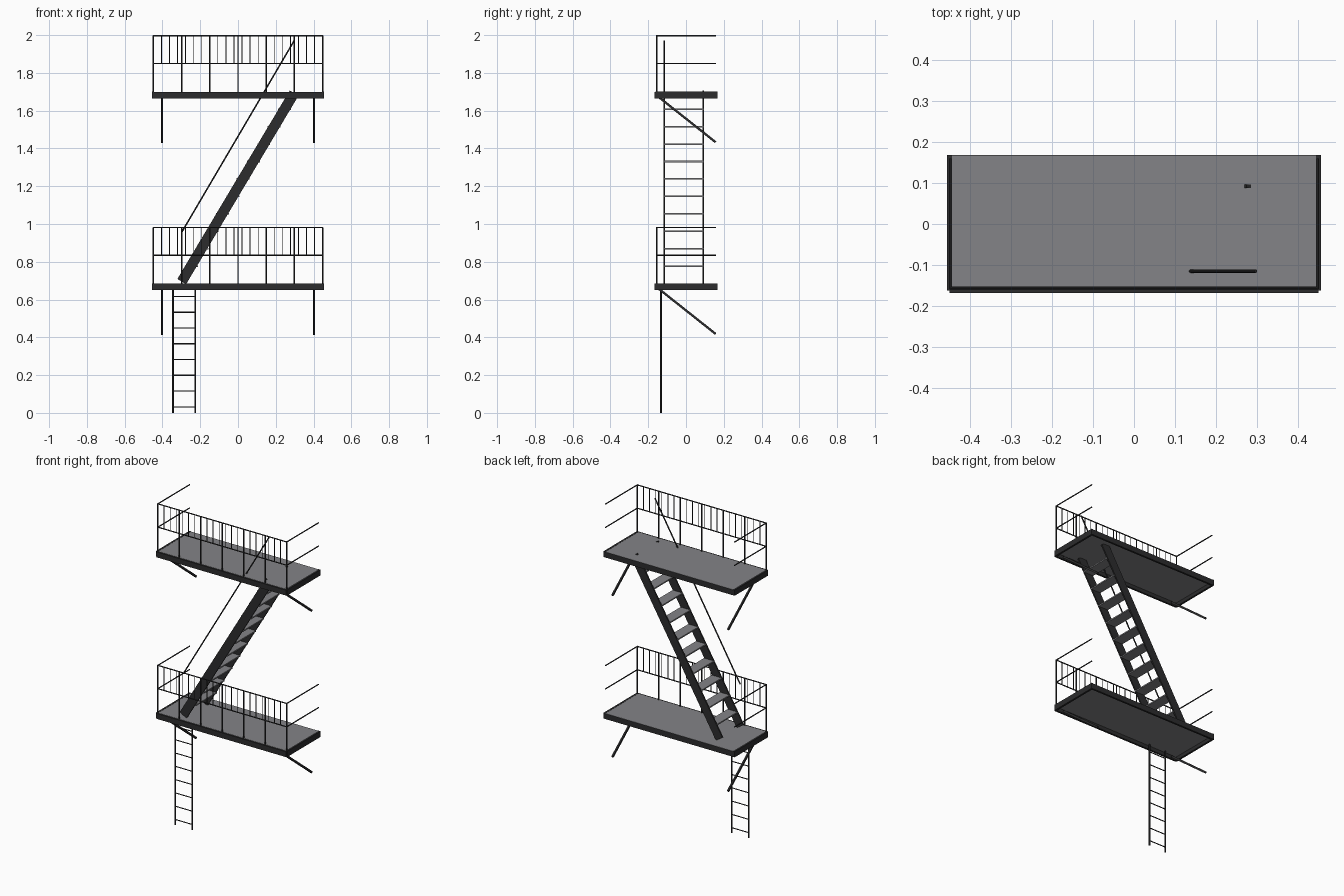
import bpy, bmesh
from mathutils import Vector, Matrix

if "Cube" in bpy.data.objects:
    bpy.data.objects.remove(bpy.data.objects["Cube"])


def material(name, v):
    m = bpy.data.materials.new(name)
    m.diffuse_color = (v, v, v * 1.05, 1)
    m.use_nodes = True
    m.node_tree.nodes["Principled BSDF"].inputs["Base Color"].default_value = m.diffuse_color
    return m


IRON = material("dark_iron", 0.025)
DECK = material("grey_deck", 0.23)


def finish(name, bm, mat, smooth=False):
    me = bpy.data.meshes.new(name)
    bm.to_mesh(me)
    bm.free()
    me.materials.append(mat)
    ob = bpy.data.objects.new(name, me)
    bpy.context.collection.objects.link(ob)
    if smooth:
        bpy.context.view_layer.objects.active = ob
        ob.select_set(True)
        bpy.ops.object.shade_smooth_by_angle()
        ob.select_set(False)
    return ob


def box(bm, lo, hi):
    lo, hi = Vector(lo), Vector(hi)
    bmesh.ops.create_cube(bm, size=1, matrix=Matrix.Translation((lo + hi) / 2)
                          @ Matrix.Diagonal((*(hi - lo), 1)))


def rod(bm, a, b, r):
    a, b = Vector(a), Vector(b)
    d = b - a
    mat = Matrix.Translation((a + b) / 2) @ d.to_track_quat('Z', 'Y').to_matrix().to_4x4()
    bmesh.ops.create_cone(bm, cap_ends=True, segments=8, radius1=r, radius2=r,
                          depth=d.length, matrix=mat)


def beam(bm, a, b, wide, thick):
    # rectangular bar in an xz or yz plane
    a, b = Vector(a), Vector(b)
    d = (b - a).normalized()
    side = Vector((0, 1, 0)) if abs(d.y) < 0.01 else Vector((1, 0, 0))
    up = d.cross(side)
    rot = Matrix((up, side, d)).transposed().to_4x4()
    bmesh.ops.create_cube(bm, size=1, matrix=Matrix.Translation((a + b) / 2) @ rot
                          @ Matrix.Diagonal((wide, thick, (b - a).length, 1)))
    bmesh.ops.recalc_face_normals(bm, faces=bm.faces)


LOW, HIGH = 0.685, 1.70
X, Y, RY = 0.448, 0.168, -0.156

for level, z in (("lower", LOW), ("upper", HIGH)):
    # deck plate
    bm = bmesh.new()
    box(bm, (-0.446, -0.158, z - 0.012), (0.446, Y - 0.001, z))
    finish(level + "_deck", bm, DECK)

    # perimeter frame
    bm = bmesh.new()
    for s in (-1, 1):
        box(bm, (s * 0.450 - 0.006, -Y + 0.006, z - 0.035), (s * 0.450 + 0.006, Y, z + 0.001))
        y = s * (Y - 0.006)
        box(bm, (-0.45, y - 0.006, z - 0.035), (0.45, y + 0.006, z - 0.001))
    finish(level + "_frame", bm, IRON)

    # railing: posts, balusters, rails
    bm = bmesh.new()
    top, mid = z + 0.2965, z + 0.150
    for i in range(7):
        x = -X + i * X / 3
        rod(bm, (x, RY, z - 0.01), (x, RY, top), 0.0038)
    for i in range(1, 21):
        x = -X + i * 2 * X / 21
        rod(bm, (x, RY, mid), (x, RY, top), 0.002)
    for h in (mid, top):
        rod(bm, (-X, RY, h), (X, RY, h), 0.0035)
        for s in (-1, 1):
            rod(bm, (s * X, RY - 0.003, h), (s * X, 0.16, h), 0.0035)
    finish(level + "_railing", bm, IRON, True)

    # diagonal wall braces
    bm = bmesh.new()
    for s in (-1, 1):
        beam(bm, (s * 0.402, -0.142, z - 0.03), (s * 0.402, 0.157, z - 0.267), 0.012, 0.010)
    finish(level + "_braces", bm, IRON)

# stair stringers
Y0, Y1 = -0.115, 0.092
bm = bmesh.new()
for y in (Y0, Y1):
    beam(bm, (-0.298, y, 0.695), (0.297, y, 1.693), 0.054, 0.009)
finish("stair_stringers", bm, IRON)

# stair treads
bm = bmesh.new()
for i in range(1, 11):
    t = i / 11
    x, z = -0.3 + 0.6 * t, LOW + (HIGH - LOW) * t
    box(bm, (x - 0.034, Y0, z - 0.004), (x + 0.034, Y1, z + 0.004))
finish("stair_treads", bm, DECK)

# stair handrail
bm = bmesh.new()
rod(bm, (-0.297, Y0, 0.958), (0.297, Y0, 1.970), 0.004)
finish("stair_handrail", bm, IRON, True)

# drop ladder
bm = bmesh.new()
for x in (-0.344, -0.226):
    rod(bm, (x, -0.132, 0), (x, -0.132, 0.665), 0.0045)
for i in range(8):
    z = 0.032 + i * 0.0835
    rod(bm, (-0.344, -0.132, z), (-0.226, -0.132, z), 0.003)
finish("drop_ladder", bm, IRON, True)
